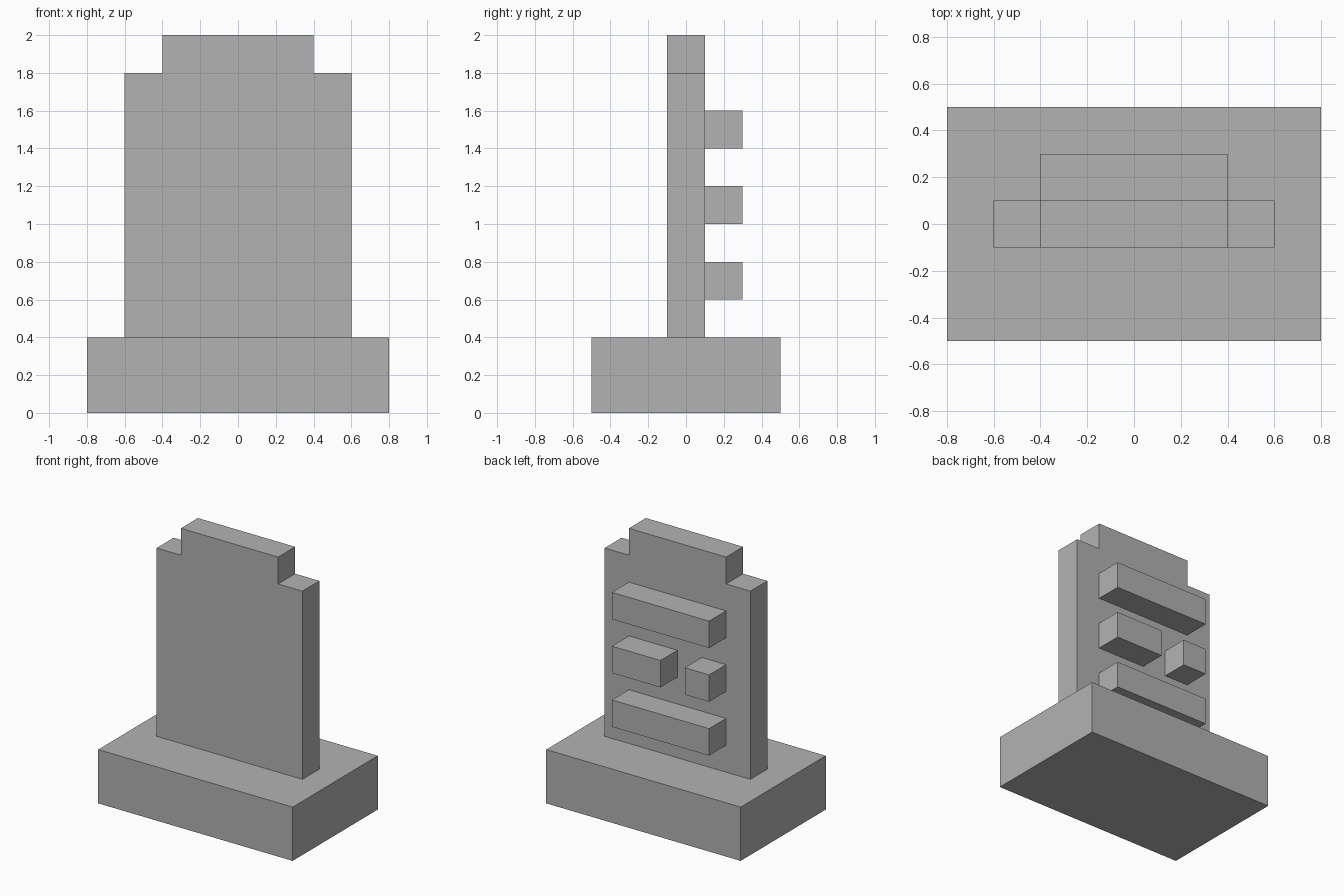
import bpy
import bmesh

cube = bpy.data.objects.get("Cube")
if cube:
    bpy.data.objects.remove(cube, do_unlink=True)

# Single stone colour
GREY = (0.448, 0.448, 0.448, 1.0)
grey = bpy.data.materials.new("stone_grey")
grey.use_nodes = True
grey.diffuse_color = GREY
grey.node_tree.nodes["Principled BSDF"].inputs["Base Color"].default_value = GREY


def extruded(name, outline, y_front, y_back):
    """Extrude an (x, z) outline from y_front to y_back."""
    bm = bmesh.new()
    face = bm.faces.new([bm.verts.new((x, y_front, z)) for x, z in outline])
    grown = bmesh.ops.extrude_face_region(bm, geom=[face])["geom"]
    moved = [v for v in grown if isinstance(v, bmesh.types.BMVert)]
    bmesh.ops.translate(bm, verts=moved, vec=(0, y_back - y_front, 0))
    bmesh.ops.recalc_face_normals(bm, faces=bm.faces)
    mesh = bpy.data.meshes.new(name)
    bm.to_mesh(mesh)
    bm.free()
    mesh.materials.append(grey)
    obj = bpy.data.objects.new(name, mesh)
    bpy.context.collection.objects.link(obj)
    return obj


def block(name, x0, x1, y0, y1, z0, z1):
    return extruded(name, [(x0, z0), (x1, z0), (x1, z1), (x0, z1)], y0, y1)


# Plinth
block("base", -0.8, 0.8, -0.5, 0.5, 0.0, 0.4)

# Upright slab with stepped top corners
right_side = [(0.6, 0.4), (0.6, 1.8), (0.4, 1.8), (0.4, 2.0)]
left_side = [(-x, z) for x, z in reversed(right_side)]
extruded("upright_slab", right_side + left_side, -0.1, 0.1)

# Raised bars on the back, the middle row split in two
bars = [
    ("lower_bar", -0.4, 0.4, 0.6),
    ("middle_long_bar", 0.0, 0.4, 1.0),
    ("middle_short_bar", -0.4, -0.2, 1.0),
    ("upper_bar", -0.4, 0.4, 1.4),
]
for name, x0, x1, z in bars:
    block(name, x0, x1, 0.1, 0.3, z, z + 0.2)
